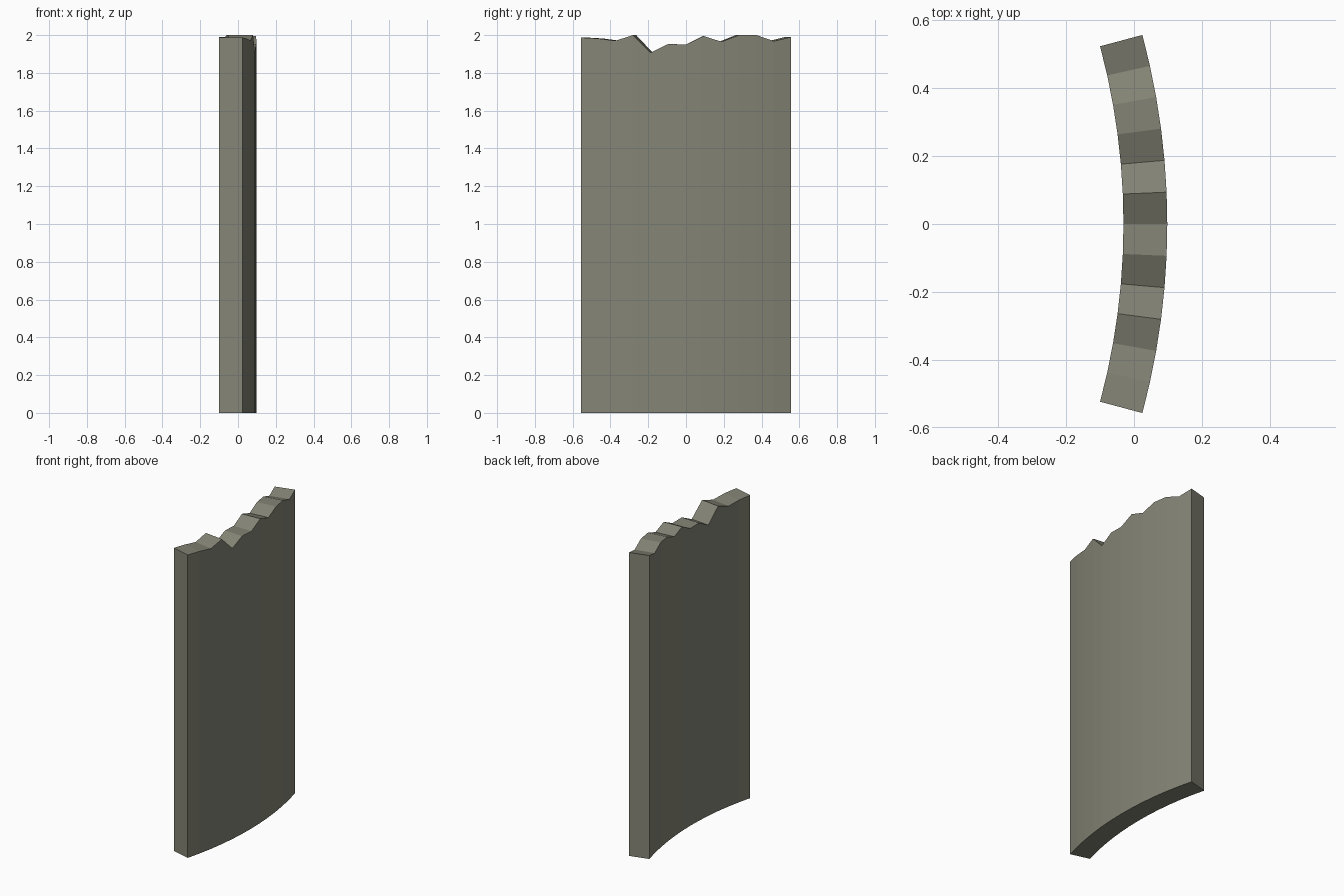
import bpy, bmesh, math

if "Cube" in bpy.data.objects:
    bpy.data.objects.remove(bpy.data.objects["Cube"])

# Wall segment: 30 degree arc with a broken, jagged top edge
OUTER_R, INNER_R = 2.15, 2.021
FRONT_X = 0.098           # outermost x of the arc
HALF_ANGLE = math.radians(15)
TOPS = [1.987, 1.982, 1.97, 2.0, 1.907, 1.953, 1.95, 1.995, 1.965, 2.0, 2.0, 1.968, 1.99]

mat = bpy.data.materials.new("weathered stone grey")
mat.diffuse_color = (0.23, 0.23, 0.18, 1)
mat.use_nodes = True
mat.node_tree.nodes["Principled BSDF"].inputs["Base Color"].default_value = mat.diffuse_color

bm = bmesh.new()
rings = []
for i, top in enumerate(TOPS):
    a = HALF_ANGLE * (2 * i / (len(TOPS) - 1) - 1)
    ring = []
    for r, z in ((OUTER_R, 0), (OUTER_R, top), (INNER_R, top), (INNER_R, 0)):
        x = FRONT_X - OUTER_R + r * math.cos(a)
        ring.append(bm.verts.new((x, r * math.sin(a), z)))
    rings.append(ring)

# Skin between neighbouring cross-sections, then the two ends
for a, b in zip(rings, rings[1:]):
    for k in range(4):
        n = (k + 1) % 4
        bm.faces.new((a[k], b[k], b[n], a[n]))
bm.faces.new(rings[0])
bm.faces.new(rings[-1][::-1])
bmesh.ops.recalc_face_normals(bm, faces=bm.faces)

mesh = bpy.data.meshes.new("curved_wall")
bm.to_mesh(mesh)
bm.free()
mesh.materials.append(mat)
wall = bpy.data.objects.new("curved_wall", mesh)
bpy.context.collection.objects.link(wall)
